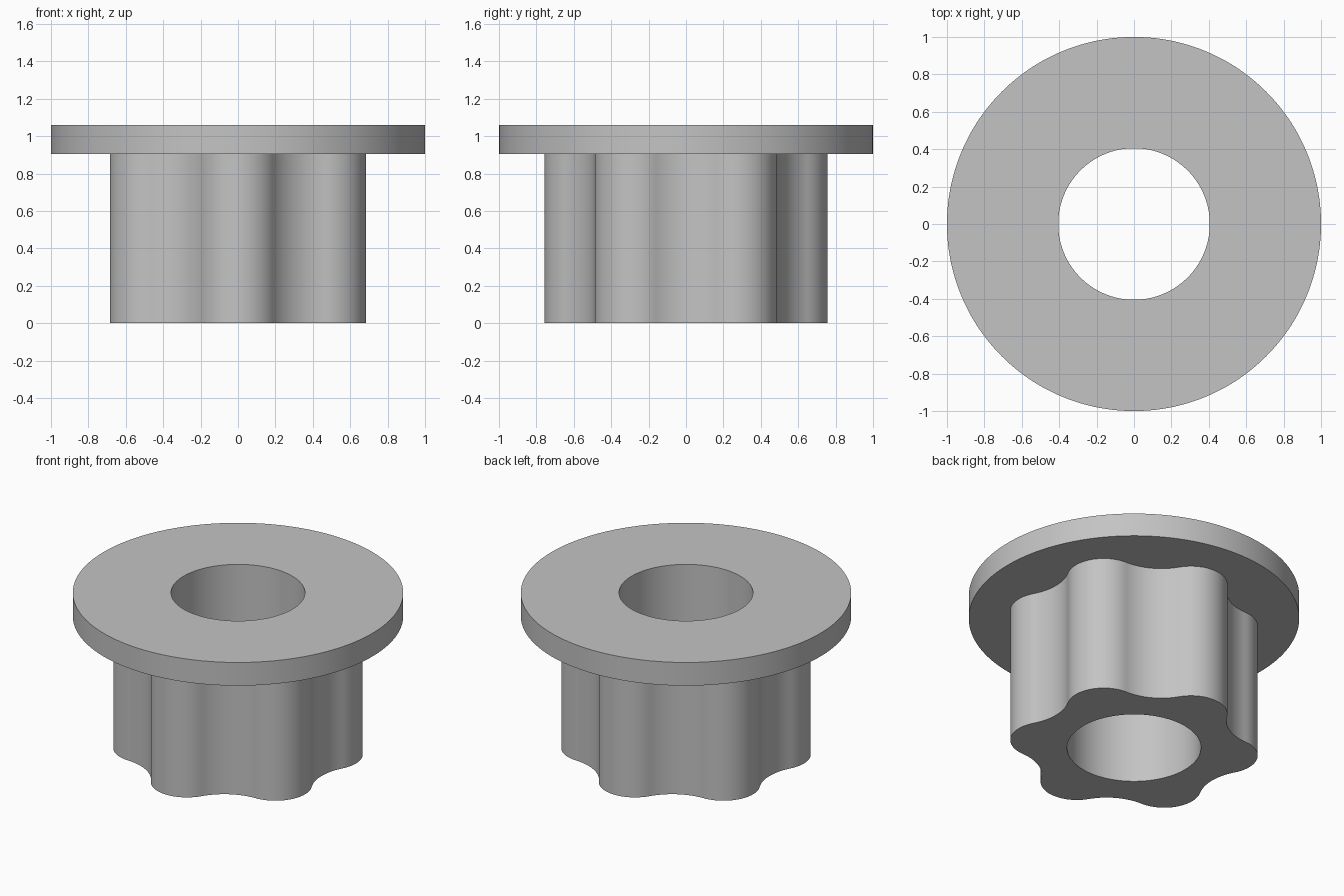
import bpy
import bmesh
import math
from mathutils import Vector

if "Cube" in bpy.data.objects:
    bpy.data.objects.remove(bpy.data.objects["Cube"], do_unlink=True)

LOBES = 6
LOBE_R, LOBE_CENTRE = 0.22, 0.537
VALLEY_R = 0.34
BORE_R, RIM_R = 0.405, 1.0
SHOULDER_Z, TOP_Z = 0.905, 1.06
STEPS = 14

grey = bpy.data.materials.new("plain grey")
grey.use_nodes = True
colour = (0.55, 0.55, 0.55, 1)
grey.diffuse_color = colour
grey.node_tree.nodes["Principled BSDF"].inputs["Base Color"].default_value = colour


def polar(radius, angle):
    return Vector((radius * math.cos(angle), radius * math.sin(angle)))


def lobed_profile():
    """Convex lobe arcs joined by tangent concave valley arcs."""
    half = math.pi / LOBES
    valley_centre = LOBE_CENTRE * math.cos(half) + math.sqrt(
        (LOBE_R + VALLEY_R) ** 2 - (LOBE_CENTRE * math.sin(half)) ** 2)
    to_valley = polar(valley_centre, half) - Vector((LOBE_CENTRE, 0))
    sweep = math.atan2(to_valley.y, to_valley.x)
    points = []
    for k in range(LOBES):
        axis = math.pi / 2 + 2 * half * k
        for i in range(2 * STEPS):
            a = axis + sweep * (i / STEPS - 1)
            points.append(polar(LOBE_CENTRE, axis) + polar(LOBE_R, a))
        valley_axis = axis + half
        for i in range(2 * STEPS):
            a = valley_axis + math.pi + (sweep - half) * (1 - i / STEPS)
            points.append(polar(valley_centre, valley_axis) + polar(VALLEY_R, a))
    return points


def loft(name, rings):
    """Join successive (outline, height) rings with quads."""
    bm = bmesh.new()
    loops = [[bm.verts.new((p.x, p.y, z)) for p in outline] for outline, z in rings]
    for low, high in zip(loops, loops[1:]):
        n = len(low)
        for i in range(n):
            j = (i + 1) % n
            bm.faces.new((low[i], low[j], high[j], high[i]))
    mesh = bpy.data.meshes.new(name)
    bm.to_mesh(mesh)
    bm.free()
    mesh.materials.append(grey)
    obj = bpy.data.objects.new(name, mesh)
    bpy.context.collection.objects.link(obj)
    bpy.ops.object.select_all(action="DESELECT")
    obj.select_set(True)
    bpy.context.view_layer.objects.active = obj
    bpy.ops.object.shade_smooth_by_angle(angle=math.radians(35))
    return obj


lobed = lobed_profile()
bore = [p.normalized() * BORE_R for p in lobed]
rim = [p.normalized() * RIM_R for p in lobed]

# Lobed shank with the through bore
loft("lobed_shank", [(bore, TOP_Z), (bore, 0), (lobed, 0), (lobed, SHOULDER_Z)])

# Round flange on top of the shank
loft("flange", [(lobed, SHOULDER_Z), (rim, SHOULDER_Z), (rim, TOP_Z), (bore, TOP_Z)])
